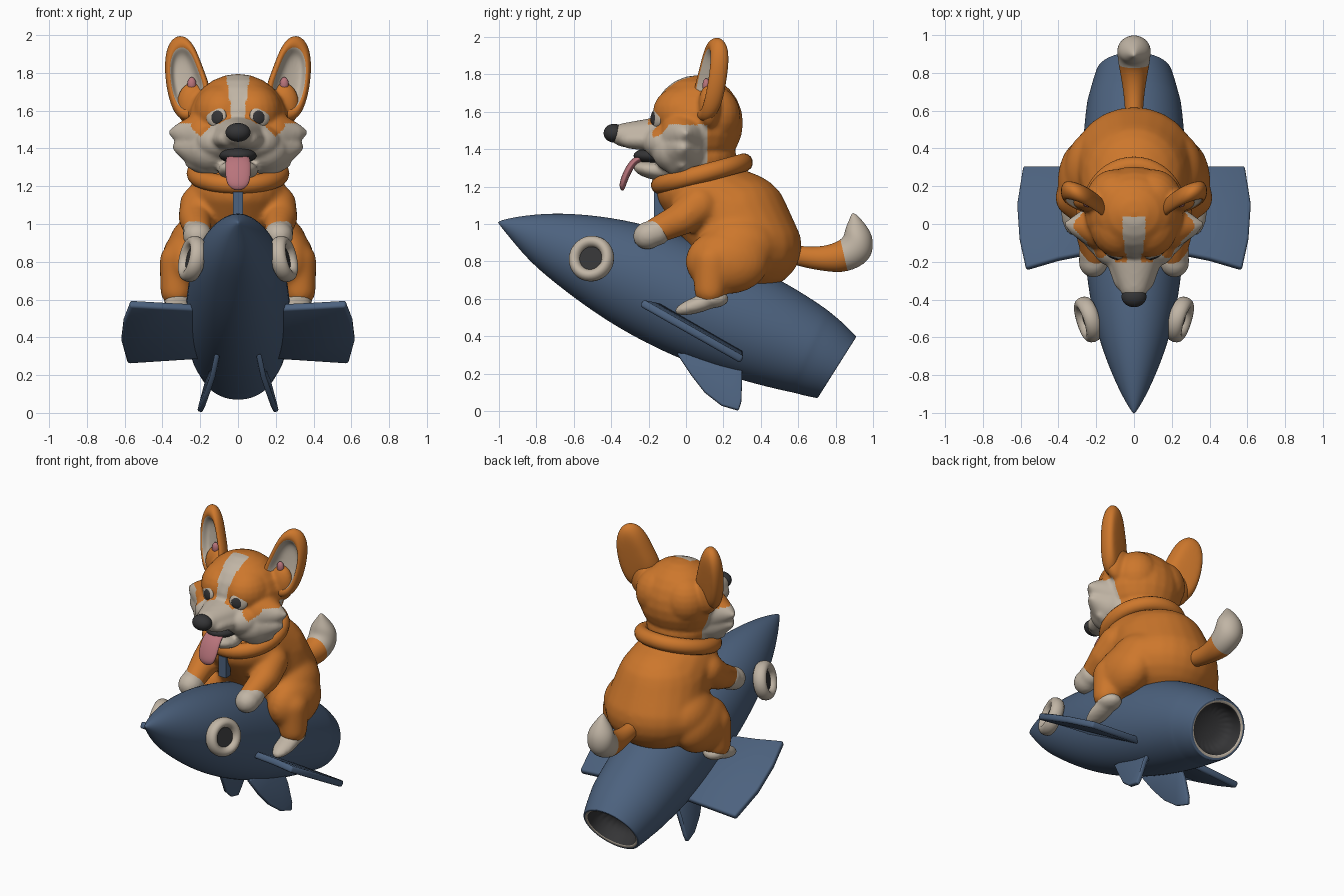
import bpy, bmesh, math
from mathutils import Matrix, Vector

if "Cube" in bpy.data.objects:
    bpy.data.objects.remove(bpy.data.objects["Cube"])


def material(name, rgb):
    m = bpy.data.materials.new(name)
    m.diffuse_color = (*rgb, 1)
    m.use_nodes = True
    m.node_tree.nodes["Principled BSDF"].inputs["Base Color"].default_value = m.diffuse_color
    return m


ORANGE = material("orange fur", (0.61, 0.185, 0.025))
CREAM = material("cream", (0.53, 0.46, 0.375))
BLUE = material("rocket blue", (0.073, 0.122, 0.21))
DARK = material("dark grey", (0.035, 0.035, 0.037))
PINK = material("pink", (0.48, 0.175, 0.2))


def finish(name, bm, mats):
    bmesh.ops.recalc_face_normals(bm, faces=bm.faces)
    me = bpy.data.meshes.new(name)
    bm.to_mesh(me)
    bm.free()
    for m in mats:
        me.materials.append(m)
    for p in me.polygons:
        p.use_smooth = True
    ob = bpy.data.objects.new(name, me)
    bpy.context.collection.objects.link(ob)
    return ob


def blob_mesh(blobs, segs=32):
    """Ellipsoids (x, y, z, rx, ry, rz, tilt, turn); x > 0 is mirrored."""
    bm = bmesh.new()
    for b in blobs:
        x, y, z, rx, ry, rz, tilt, turn = (list(b) + [0, 0])[:8]
        for s in ((1, -1) if x > 0 else (1,)):
            mat = (Matrix.Translation((x * s, y, z)) @ Matrix.Rotation(math.radians(turn * s), 4, 'Z')
                   @ Matrix.Rotation(math.radians(tilt), 4, 'X') @ Matrix.Diagonal((rx, ry, rz, 1)))
            bmesh.ops.create_uvsphere(bm, u_segments=segs, v_segments=segs // 2, radius=1, matrix=mat)
    return bm


def limb(*pts, steps=6):
    """Chain of ellipsoids through (x, y, z, r) or (x, y, z, rx, ry, rz)."""
    pts = [Vector(p if len(p) == 6 else (*p, p[3], p[3])) for p in pts]
    return [tuple(a.lerp(b, i / steps)) for a, b in zip(pts, pts[1:]) for i in range(steps + 1)]


def fuse(name, blobs, mats, rule=None, voxel=0.013, smooth=6):
    """Melt ellipsoids into one skin, then colour its faces by rule."""
    ob = finish(name, blob_mesh(blobs, 24), mats)
    r = ob.modifiers.new("remesh", 'REMESH')
    r.mode, r.voxel_size = 'VOXEL', voxel
    s = ob.modifiers.new("smooth", 'SMOOTH')
    s.factor, s.iterations = 0.5, smooth
    dg = bpy.context.evaluated_depsgraph_get()
    me = bpy.data.meshes.new_from_object(ob.evaluated_get(dg))
    ob.modifiers.clear()
    ob.data = me
    me.materials.clear()
    for m in mats:
        me.materials.append(m)
    for p in me.polygons:
        p.use_smooth = True
        p.material_index = rule(p.center) if rule else 0
    return ob


def loft(name, rings, mats, band=lambda i: 0, mirror=False, levels=2):
    bm = bmesh.new()
    vs = [[bm.verts.new(p) for p in r] for r in rings]
    n = len(vs[0])
    for i in range(len(vs) - 1):
        for j in range(n):
            k = (j + 1) % n
            bm.faces.new((vs[i][j], vs[i][k], vs[i + 1][k], vs[i + 1][j])).material_index = band(i)
    bm.faces.new(vs[0]).material_index = band(0)
    bm.faces.new(vs[-1]).material_index = band(len(vs) - 2)
    ob = finish(name, bm, mats)
    if mirror:
        ob.modifiers.new("mirror", 'MIRROR')
    ob.modifiers.new("round", 'SUBSURF').levels = levels
    ob.modifiers["round"].render_levels = levels
    return ob


def side_rings(sections, n=20):
    """Elliptic rings from (y, z) of both edges in side view and a half width."""
    out = []
    for y1, z1, y2, z2, w in sections:
        c, u = Vector((0, y1 + y2, z1 + z2)) / 2, Vector((0, y1 - y2, z1 - z2)) / 2
        out.append([c + u * math.cos(a) + Vector((w * math.sin(a), 0, 0))
                    for a in (2 * math.pi * i / n for i in range(n))])
    return out


def plate(name, pts, thick):
    bm = bmesh.new()
    bm.faces.new([bm.verts.new(p) for p in pts])
    ob = finish(name, bm, [BLUE])
    s = ob.modifiers.new("thick", 'SOLIDIFY')
    s.thickness, s.offset = thick, 0
    b = ob.modifiers.new("edge", 'BEVEL')
    b.width, b.segments = thick * 0.3, 2
    ob.modifiers.new("mirror", 'MIRROR')
    bpy.context.view_layer.objects.active = ob
    ob.select_set(True)
    bpy.ops.object.shade_smooth_by_angle(angle=math.radians(35))
    ob.select_set(False)


def torus(name, centre, normal, major, minor, mats, scale=(1, 1, 1)):
    rot = Vector(normal).to_track_quat('Z', 'Y').to_matrix()
    bm = bmesh.new()
    vs = []
    for a in (2 * math.pi * i / 40 for i in range(40)):
        rad = [(major + minor * math.cos(b), minor * math.sin(b)) for b in (2 * math.pi * k / 14 for k in range(14))]
        vs.append([bm.verts.new(rot @ Vector((r * math.cos(a) * scale[0], r * math.sin(a) * scale[1], h * scale[2]))
                                + Vector(centre)) for r, h in rad])
    for i in range(40):
        for j in range(14):
            i2, j2 = (i + 1) % 40, (j + 1) % 14
            bm.faces.new((vs[i][j], vs[i2][j], vs[i2][j2], vs[i][j2]))
    return finish(name, bm, mats)


# Rocket hull with a seam, open nozzle, cream rim and dark inside
hull = [(-1.005, 1.015, -1.005, 1.005, .004), (-.91, 1.04, -.94, .925, .055), (-.72, 1.062, -.83, .79, .125),
        (-.48, 1.05, -.66, .65, .20), (-.2, 1.0, -.43, .48, .25), (.1, .90, -.14, .32, .275),
        (.38, .77, .15, .205, .283), (.6, .65, .40, .135, .268), (.755, .545, .555, .10, .25),
        (.765, .535, .565, .10, .243), (.84, .475, .635, .08, .225), (.905, .405, .695, .07, .203),
        (.912, .40, .70, .066, .20), (.905, .39, .71, .08, .188), (.89, .375, .72, .10, .172),
        (.87, .385, .70, .11, .17), (.76, .44, .60, .19, .16)]
loft("rocket_hull", side_rings(hull, 24), [BLUE, CREAM, DARK], lambda i: 0 if i < 13 else 1 if i < 14 else 2)

# Wings and lower fins
plate("rocket_wing", [(.2, -.15, .56), (.4, -.19, .57), (.57, -.24, .58), (.605, -.08, .49),
                      (.617, .1, .39), (.585, .3, .275), (.2, .3, .30)], .042)
plate("lower_fin", [(.11, -.05, .31), (.135, .03, .19), (.165, .10, .10), (.19, .19, .03), (.203, .28, .004),
                    (.195, .295, .05), (.16, .30, .17), (.11, .30, .28)], .028)

# Portholes: cream ring around a dark pane
for s in (1, -1):
    nrm = Vector((.9 * s, -.28, .2)).normalized()
    c = Vector((.243 * s, -.505, .815))
    torus("porthole_ring", c, nrm, .092, .032, [CREAM], (1, 1, 1.35))
    bm = bmesh.new()
    bmesh.ops.create_cone(bm, cap_ends=True, segments=32, radius1=.09, radius2=.09, depth=.05,
                          matrix=Matrix.Translation(c - nrm * .012) @ nrm.to_track_quat('Z', 'Y').to_matrix().to_4x4())
    finish("porthole_pane", bm, [DARK]).data.shade_flat()

# Dog body with arms and legs
body = limb((0, .33, .88, .325, .29, .245), (0, .24, 1.05, .29, .305, .24), (0, .1, 1.17, .255, .26, .175))
body += [(.27, .22, .80, .135, .225, .175), (.2, .28, .88, .17, .22, .17)]
body += limb((.2, .07, 1.10, .11), (.225, -.02, 1.03, .09), (.21, -.17, .96, .07))
body += limb((.31, .14, .80, .107), (.325, .13, .65, .088))
fuse("body", body, [ORANGE], smooth=16)

# Paws
fuse("paws", [(.215, -.20, .94, .078, .085, .075, 20), (.22, -.15, .96, .075, .07, .075),
              (.32, .08, .575, .068, .15, .045, 18), (.32, .14, .60, .075, .09, .05)], [CREAM])

# Tail with a cream tip
loft("tail", side_rings([(.52, .90, .52, .80, .045), (.65, .875, .63, .765, .05), (.76, .885, .75, .745, .065),
                         (.835, .92, .86, .735, .085), (.845, .95, .99, .80, .092), (.85, .98, 1.005, .90, .088),
                         (.87, 1.02, .985, .97, .05), (.885, 1.06, .905, 1.06, .005)], 16),
     [ORANGE, CREAM], lambda i: 1 if i >= 3 else 0)

# Collar and chest strap
torus("collar", (0, .085, 1.268), (0, -.27, 1), .225, .047, [ORANGE], (1, 1.03, 1.05))
strap = bmesh.new()
bmesh.ops.create_cube(strap, size=1, matrix=Matrix.Translation((0, -.145, 1.1)) @ Matrix.Diagonal((.055, .05, .14, 1)))
finish("chest_strap", strap, [BLUE]).data.shade_flat()


# Head: cream blaze, muzzle and cheeks on orange fur
def head_colour(c):
    x = abs(c.x)
    blaze = c.z > 1.48 and c.y < .04 and x < .035 + max(0, c.z - 1.58) * .13
    dip = .35 * max(0, .2 - abs(x - .2) * 3) * (c.y < -.1)
    cheek = 1.27 + .35 * c.y < c.z < 1.53 - dip and c.y < .115
    return 1 if blaze or cheek or (c.y < -.2 and x < .12) else 0


head = [(0, .06, 1.54, .265, .245, .255), (.08, 0, 1.595, .155, .178, .15), (.1, .14, 1.58, .15, .15, .16),
        (0, .07, 1.36, .21, .20, .15), (.14, -.03, 1.39, .14, .155, .125), (.1, -.1, 1.435, .13, .13, .10),
        (.24, .125, 1.63, .085, .06, .12), (0, -.16, 1.285, .11, .125, .05, -10)]
head += limb((0, -.15, 1.48, .14, .12, .09), (0, -.30, 1.475, .085, .11, .068))
head += limb((.06, -.14, 1.45, .1, .12, .065), (.045, -.28, 1.45, .07, .08, .05))
head += limb((.17, -.01, 1.47, .13), (.29, -.01, 1.48, .06), (.355, 0, 1.485, .015))
head += limb((.18, -.02, 1.40, .12), (.285, -.02, 1.41, .055), (.335, -.01, 1.405, .015))
head += limb((.15, -.03, 1.36, .11), (.255, -.02, 1.32, .025))
fuse("head", head, [ORANGE, CREAM], head_colour, .011, 6)

# Mouth, tongue and nose
finish("mouth", blob_mesh([(0, -.165, 1.365, .10, .115, .045)]), [DARK])
loft("tongue", side_rings([(-.17, 1.385, -.17, 1.345, .05), (-.26, 1.378, -.25, 1.335, .065),
                           (-.318, 1.32, -.28, 1.30, .071), (-.352, 1.24, -.312, 1.23, .069),
                           (-.358, 1.2, -.325, 1.19, .05), (-.345, 1.178, -.335, 1.178, .015)], 12), [PINK])
finish("nose", blob_mesh([(0, -.385, 1.485, .066, .055, .05)]), [DARK])

# Eyes
finish("eye_whites", blob_mesh([(.115, -.155, 1.57, .058, .022, .056, -5, 25)]), [CREAM])
finish("pupils", blob_mesh([(.112, -.170, 1.567, .037, .013, .038, -5, 25)]), [DARK])

# Ears: cupped, with cream lining and a pink patch
outline = [(.13, 1.69), (.18, 1.82), (.22, 1.93), (.262, 1.99), (.31, 2.008), (.36, 1.98), (.39, 1.9),
           (.39, 1.78), (.37, 1.66), (.33, 1.56), (.26, 1.53), (.17, 1.59)]
ear = []
for k, dy in ((.5, .065), (.85, .052), (1.02, 0), (.91, -.045), (.71, -.046), (.58, -.005), (.35, .01)):
    ring = []
    for x, z in outline:
        x, z = .282 + (x - .282) * k, 1.765 + (z - 1.765) * k
        ring.append((x, .13 + dy + (x - .27) * .35 + (z - 1.77) * .12, z))
    ear.append(ring)
loft("ear", ear, [ORANGE, CREAM], lambda i: 1 if i >= 4 else 0, mirror=True)
finish("ear_patch", blob_mesh([(.245, .108, 1.74, .024, .02, .038)], 16), [PINK])
